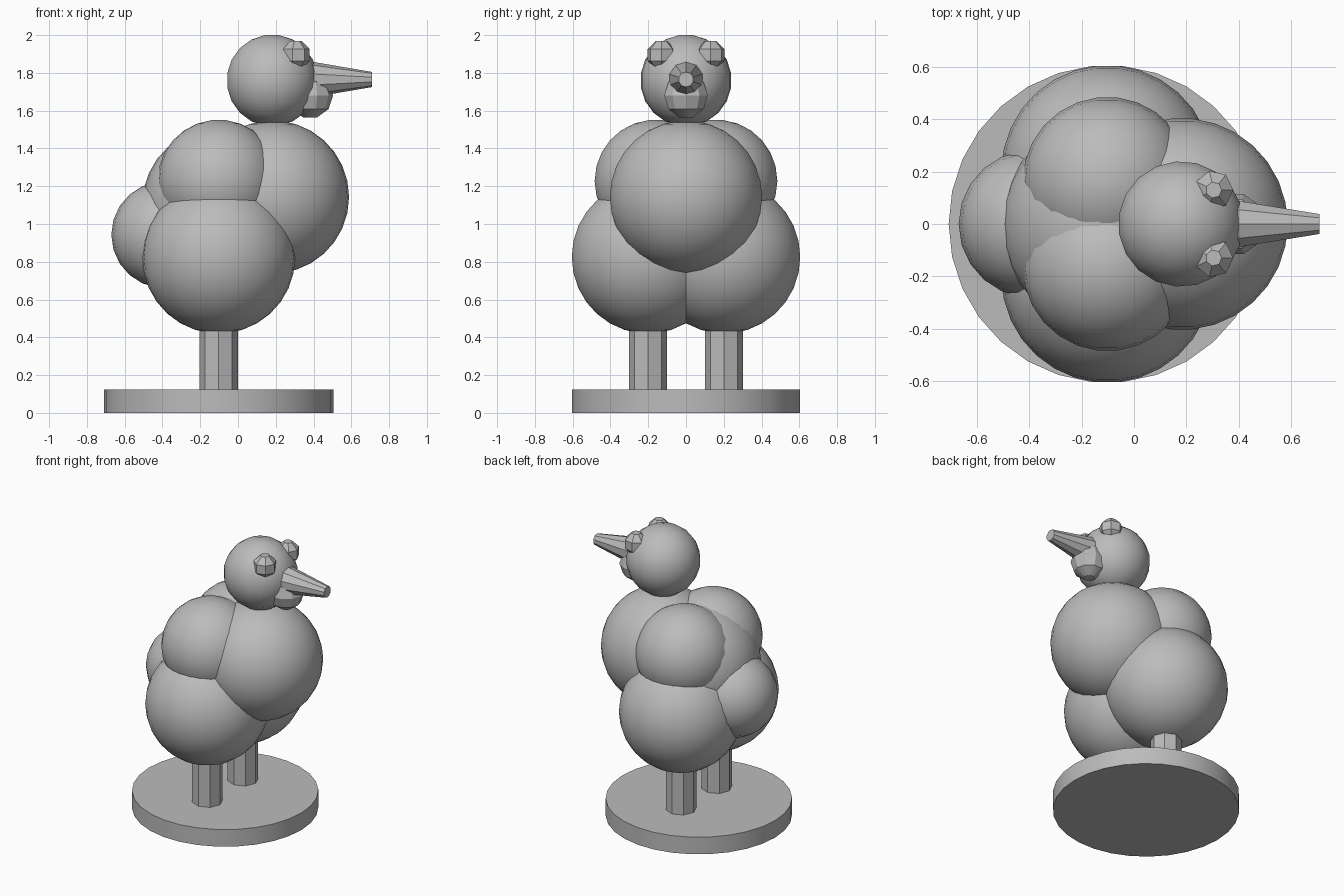
import bpy, bmesh
from math import sin, cos, pi, radians
from mathutils import Matrix

old = bpy.data.objects.get("Cube")
if old:
    bpy.data.objects.remove(old, do_unlink=True)

grey = bpy.data.materials.new("plain_grey")
grey.use_nodes = True
COLOUR = (0.5, 0.5, 0.5, 1)
grey.diffuse_color = COLOUR
grey.node_tree.nodes["Principled BSDF"].inputs["Base Color"].default_value = COLOUR


def lathe(name, profile, sides, centre, turn=Matrix()):
    """Spin (radius, height) points around z and close both ends flat."""
    bm = bmesh.new()
    rings = [[bm.verts.new((r * cos(2 * pi * i / sides), r * sin(2 * pi * i / sides), z))
              for i in range(sides)] for r, z in profile]
    for low, high in zip(rings, rings[1:]):
        for i in range(sides):
            j = (i + 1) % sides
            bm.faces.new((low[i], low[j], high[j], high[i]))
    bm.faces.new(rings[0][::-1])
    bm.faces.new(rings[-1])
    bm.transform(Matrix.Translation(centre) @ turn)
    bm.normal_update()
    mesh = bpy.data.meshes.new(name)
    bm.to_mesh(mesh)
    bm.free()
    mesh.materials.append(grey)
    obj = bpy.data.objects.new(name, mesh)
    bpy.context.collection.objects.link(obj)
    bpy.ops.object.select_all(action="DESELECT")
    obj.select_set(True)
    bpy.context.view_layer.objects.active = obj
    bpy.ops.object.shade_smooth_by_angle(angle=radians(24))
    return obj


def ball(name, radius, sides, centre):
    """Sphere with small flat poles."""
    n = (sides + 1) // 2
    angles = [pi * (k + 0.5) / n for k in range(n)]
    profile = [(radius * sin(a), -radius * cos(a)) for a in angles]
    return lathe(name, profile, sides, centre)


def tube(name, r1, r2, length, sides, centre, turn=Matrix()):
    return lathe(name, [(r1, 0), (r2, length)], sides, centre, turn)


# Stand
MID = -0.102
tube("stand", 0.607, 0.607, 0.123, 30, (MID, 0, 0))

# Trunk
ball("chest", 0.405, 30, (0.183, 0, 1.143))
ball("body", 0.405, 30, (MID, 0, 1.105))
ball("tail", 0.283, 22, (-0.388, 0, 0.943))

# Paired parts
for side, s in (("left", 1), ("right", -1)):
    ball(side + "_thigh", 0.405, 30, (MID, s * 0.202, 0.825))
    ball(side + "_wing", 0.324, 26, (MID, s * 0.162, 1.228))
    tube(side + "_leg", 0.101, 0.101, 0.5, 8, (MID, s * 0.202, 0.11))
    ball(side + "_eye", 0.081, 7, (0.305, s * 0.13, 1.895))

# Head
ball("head", 0.243, 19, (0.18, 0, 1.76))
tube("beak", 0.121, 0.04, 0.475, 10, (0.235, 0, 1.765), Matrix.Rotation(pi / 2, 4, "Y"))
ball("throat", 0.121, 10, (0.382, 0, 1.68))
